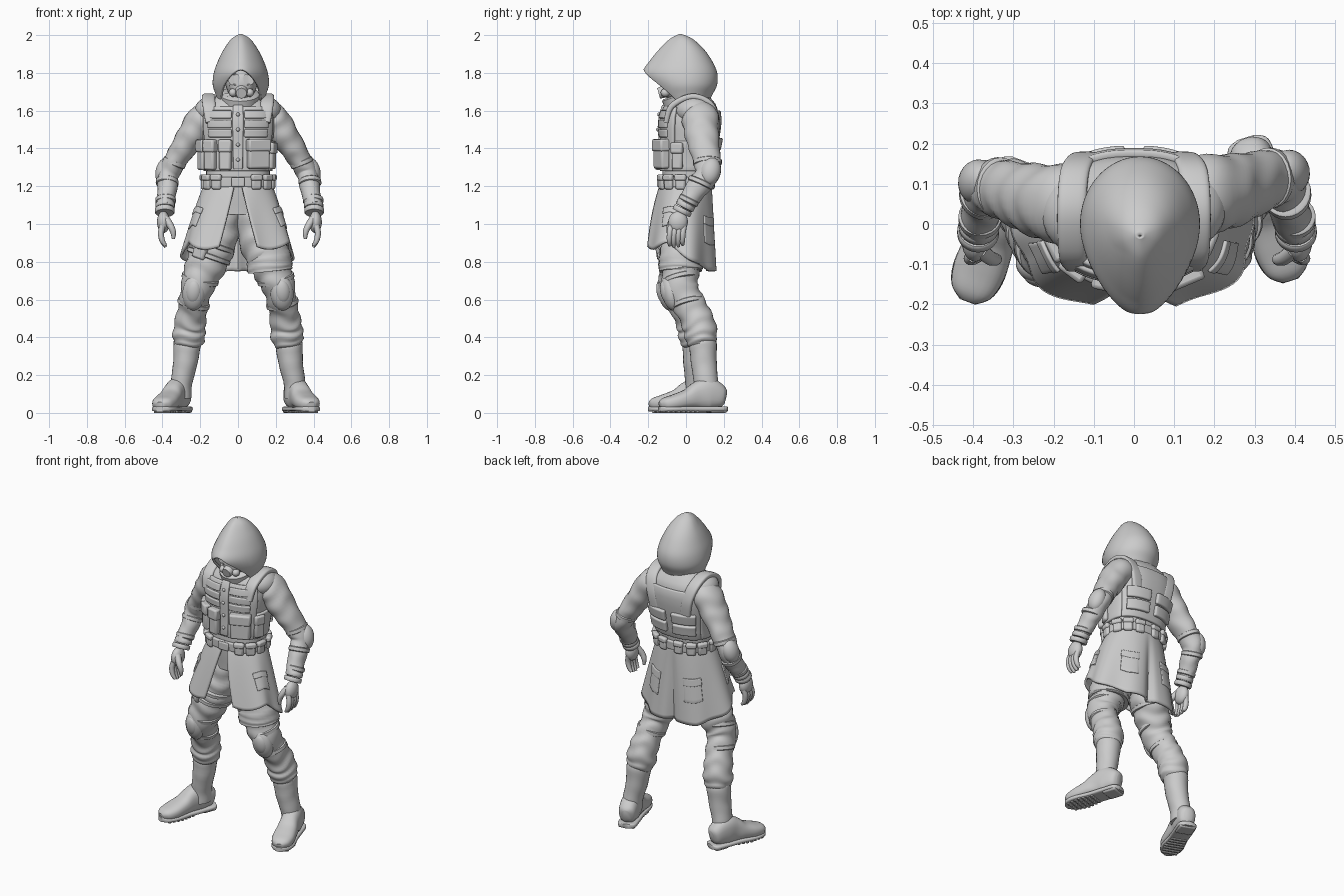
import bpy, bmesh, math
from math import sin, cos, pi, radians
from mathutils import Vector

cube = bpy.data.objects.get("Cube")
if cube:
    bpy.data.objects.remove(cube, do_unlink=True)

grey = bpy.data.materials.new("plain_grey")
grey.use_nodes = True
grey.diffuse_color = (0.6, 0.6, 0.6, 1)
grey.node_tree.nodes["Principled BSDF"].inputs["Base Color"].default_value = (0.6, 0.6, 0.6, 1)


def finish(name, bm, thick=0, bevel=0, sharp=45):
    bmesh.ops.recalc_face_normals(bm, faces=bm.faces)
    me = bpy.data.meshes.new(name)
    bm.to_mesh(me)
    bm.free()
    me.materials.append(grey)
    me.polygons.foreach_set("use_smooth", [True] * len(me.polygons))
    me.set_sharp_from_angle(angle=radians(sharp))
    ob = bpy.data.objects.new(name, me)
    bpy.context.collection.objects.link(ob)
    if thick:
        m = ob.modifiers.new("thickness", "SOLIDIFY")
        m.thickness, m.offset = thick, 0
    if bevel:
        m = ob.modifiers.new("bevel", "BEVEL")
        m.width, m.segments, m.limit_method = bevel, 2, "ANGLE"
    return ob


def spline(keys, p):
    """Smooth value between the tuples in keys at position p."""
    n = len(keys) - 1
    p = min(max(p, 0), n)
    i = min(int(p), n - 1)
    f = p - i
    k = [keys[min(max(i + j, 0), n)] for j in (-1, 0, 1, 2)]
    return [b + .5 * f * (c - a + f * (2*a - 5*b + 4*c - d + f * (3*(b - c) + d - a)))
            for a, b, c, d in zip(*k)]


def grid(name, fn, nu, nv, closed=False, cap=False, **kw):
    """Sheet through fn(u, v), with u and v from 0 to 1; u may wrap round."""
    bm = bmesh.new()
    cols = nu if closed else nu + 1
    rows = [[bm.verts.new(fn(i / nu, j / nv)) for i in range(cols)] for j in range(nv + 1)]
    for a, b in zip(rows, rows[1:]):
        for i in range(nu):
            k = (i + 1) % cols
            bm.faces.new((a[i], a[k], b[k], b[i]))
    if cap:
        bm.faces.new(rows[0])
        bm.faces.new(rows[-1])
    return finish(name, bm, **kw)


def tube(name, keys, ref=(0, 1, 0), sides=24, steps=5, wrinkle=0, power=1.0, **kw):
    """Limb through keys of (x, y, z, width radius, depth radius)."""
    n = len(keys) - 1
    ref = Vector(ref)

    def fn(u, v):
        p = v * n
        x, y, z, rx, ry = spline(keys, p)
        t = Vector(spline(keys, p + .1)[:3]) - Vector(spline(keys, p - .1)[:3])
        side = t.cross(ref).normalized()
        deep = side.cross(t).normalized()
        a = 2 * pi * u
        f = 1 + wrinkle * sin(7 * p + 1.6 * sin(a + p) + cos(3 * a))
        sq = lambda c: math.copysign(abs(c) ** power, c)
        return Vector((x, y, z)) + side * rx * f * sq(cos(a)) + deep * ry * f * sq(sin(a))
    return grid(name, fn, sides, n * steps, closed=True, cap=True, **kw)


def strap(name, c, d, rx, ry, h=.014):
    """Short padded ring round a limb at c with axis d."""
    c, d = Vector(c), Vector(d).normalized()
    keys = [(*(c + d * h * k), rx * s, ry * s) for k, s in ((-1, .92), (-.7, 1), (.7, 1), (1, .92))]
    return tube(name, keys, steps=1)


def ball(name, c, r, rot=(0, 0, 0)):
    bm = bmesh.new()
    bmesh.ops.create_uvsphere(bm, u_segments=24, v_segments=14, radius=1)
    bmesh.ops.scale(bm, vec=r, verts=bm.verts)
    ob = finish(name, bm)
    ob.location, ob.rotation_euler = c, rot
    return ob


def box(name, c, size, rot=(0, 0, 0), bevel=.01):
    bm = bmesh.new()
    bmesh.ops.create_cube(bm, size=1)
    bmesh.ops.scale(bm, vec=size, verts=bm.verts)
    ob = finish(name, bm, bevel=bevel)
    ob.location, ob.rotation_euler = c, rot
    return ob


# Torso: height, middle y, half width, half depth
TORSO = [(1.05, 0, .15, .11), (1.15, 0, .165, .12), (1.25, 0, .168, .125), (1.35, .01, .172, .13),
         (1.45, .02, .186, .14), (1.55, .025, .195, .148), (1.63, .03, .175, .13), (1.69, .03, .10, .085)]


def body(a, z, off=0):
    """Point on the torso at angle a from the front, and its outward direction."""
    p = next((i + (z - k[0]) / (m[0] - k[0]) for i, (k, m) in enumerate(zip(TORSO, TORSO[1:])) if z <= m[0]), 7)
    _, cy, rx, ry = spline(TORSO, p)
    sq = lambda c: math.copysign(abs(c) ** .8, c)
    n = Vector((sin(a) / rx, -cos(a) / ry, 0)).normalized()
    return Vector((rx * sq(sin(a)), cy - ry * sq(cos(a)), z)) + n * off, n


def patch(name, a0, a1, z0, z1, off=.008, thick=.02):
    a0, a1 = radians(a0), radians(a1)
    return grid(name, lambda u, v: body(a0 + (a1 - a0) * u, z0 + (z1 - z0) * v, off)[0],
                max(4, int(abs(a1 - a0) * 10)), 6, thick=thick, bevel=.006)


def pouch(name, a, z, w, d, h, off=0):
    """Flapped pouch standing on the torso."""
    c, n = body(radians(a), z, d / 2 + off)
    rot = (0, 0, math.atan2(n.x, -n.y))
    box(name, c, (w, d, h), rot, .012)
    box(name + "_flap", c + n * .004 + Vector((0, 0, h * .3)), (w + .008, d + .006, h * .42), rot, .01)


grid("coat_body", lambda u, v: body(2 * pi * u, 1.05 + .64 * v)[0], 40, 24, closed=True, cap=True)

# Vest: panels, chest rolls, straps and pouches
patch("vest_front", -62, 62, 1.28, 1.62, .006)
patch("vest_back", 118, 242, 1.28, 1.6, .006)
for s in (-1, 1):
    patch("vest_side", s * 62, s * 118, 1.28, 1.44, .005)
    for z in (1.48, 1.53, 1.58):
        patch("chest_roll", s * 6, s * 46, z - .021, z + .021, .015, .02)
    for z in (1.35, 1.425):
        patch("back_pouch", s * 130, s * 176, z - .032, z + .032, .018, .035)
    tube("shoulder_strap", [(s*.14, -.105, 1.54, .014, .032), (s*.153, -.075, 1.625, .016, .034),
         (s*.155, .03, 1.675, .016, .036), (s*.148, .125, 1.64, .016, .036), (s*.125, .165, 1.55, .014, .034),
         (s*.105, .157, 1.44, .014, .034)], ref=(s, 0, 0), power=.6)
    ball("shoulder_muscle", (s * .14, .035 + s * .008, 1.6), (.09, .1, .075))
patch("zip_placket", -5, 5, 1.29, 1.63, .016)
for z in (1.34, 1.42, 1.5, 1.58):
    ball("vest_button", body(0, z, .027)[0], (.01, .008, .01))
for a in (-70, -45, -16):
    pouch("magazine_pouch", a, 1.365, .065, .045, .16)
pouch("utility_pouch", 29, 1.37, .12, .05, .155)
pouch("side_pouch", 72, 1.36, .06, .03, .14)

# Belt with pouches and buckle
patch("belt", 0, 360, 1.195, 1.25, .008)
box("buckle", body(0, 1.222, .022)[0], (.07, .015, .05), bevel=.006)
for a in range(28, 340, 27):
    pouch("belt_pouch", a, 1.222, .055, .026, .08, .003)


# Coat skirt: open at the front, longer at the back
def skirt(u, v):
    gap = radians(6 + 15 * v)
    a = gap + (2 * pi - 2 * gap) * u
    side = min(a, 2 * pi - a)
    drop = min(max((side - 1.15) / 1.4, 0), 1)
    hem = .885 - .135 * drop + .02 * cos(5 * a) * (1 - drop)
    z = 1.21 + (hem - 1.21) * v
    k = v ** .85
    r = 1 + .045 * v * sin(7 * a + 1)
    vent = -.035 * v * math.exp(-((a - pi) / .1) ** 2)
    return Vector(((.17 + .12 * k) * sin(a) * r, -.03 * k - (.13 + .055 * k) * cos(a) * r + vent, z))


def skirt_pocket(name, u0, v0, du, dv, out):
    def fn(u, v):
        p = skirt(u0 + du * u, v0 + dv * v)
        p.xy *= out
        return p
    grid(name, fn, 8, 6, thick=.014, bevel=.004)


grid("coat_skirt", skirt, 96, 20, thick=.014)
for u0 in (.12, .36, .56, .8):
    skirt_pocket("skirt_pocket", u0, .42, .08, .28, 1.03)
    skirt_pocket("pocket_flap", u0 - .003, .38, .086, .1, 1.045)

# Hood: height, front y, back y, half width
HOOD = [(2.0, -.032, -.028, .003), (1.975, -.08, .03, .045), (1.92, -.137, .09, .085), (1.86, -.186, .132, .115),
        (1.8, -.222, .158, .136), (1.74, -.19, .158, .142), (1.69, -.15, .135, .128), (1.65, -.115, .115, .115)]


def hood(u, v):
    a = 2 * pi * u
    f = min(min(a, 2 * pi - a) / 1.2, 1)
    z, yf, yb, w = spline(HOOD, v * (3.75 + 3.25 * f ** 2))
    c = max(cos(a), 0)
    y = -.03 + .03 * min(v * 4, 1)
    return Vector((.015 + w * sin(a) * (1 - .25 * c * c), y - (y - yf) * cos(a) if c else y - (yb - y) * cos(a), z))


grid("hood", hood, 64, 36, closed=True, thick=.014, sharp=60)
strap("hood_collar", (.008, .015, 1.66), (0, -.15, 1), .122, .118, .03)
strap("neck_scarf", (.01, -.015, 1.67), (0, -.35, 1), .105, .112, .025)

# Head and gas mask
ball("head", (.018, -.02, 1.77), (.088, .1, .12))
ball("mask_face", (.018, -.08, 1.74), (.065, .05, .08))
for s in (-1, 1):
    tube("goggle", [(.018 + s*.038, y, 1.765, r, r) for y, r in ((-.1, .032), (-.125, .032), (-.132, .027), (-.126, .021))],
         ref=(0, 0, 1), steps=1)
    ball("mask_filter", (.018 + s * .045, -.11, 1.695), (.022, .024, .022))
tube("mask_snout", [(.018, y, z, r, r) for y, z, r in ((-.1, 1.71, .036), (-.125, 1.698, .032), (-.145, 1.692, .028))],
     ref=(0, 0, 1), steps=2)

# Limbs, each side with its own stance
for s, side in ((1, "left_"), (-1, "right_")):
    out, dy = (.015, .014) if s > 0 else (0, -.01)
    tube(side + "sleeve", [(s*x, y, z, a, b) for x, y, z, a, b in (
        (.10, .05, 1.59, .07, .08), (.18, .06 + dy, 1.56, .083, .097), (.245, .07 + dy, 1.47, .076, .09),
        (.31, .09 + dy, 1.37, .063, .077), (.365, .1 + dy, 1.27, .056, .066), (.375 + out*.5, .05, 1.18, .052, .058),
        (.388 + out, -.01, 1.09, .044, .048))], wrinkle=.035, steps=8)
    ball(side + "elbow_pad", (s * .388, .115 + dy, 1.28), (.048, .055, .075), (-.2, -s * .25, 0))
    strap(side + "elbow_strap_upper", (s*.337, .1 + dy, 1.325), (s*.4, .05, -1), .062, .076)
    strap(side + "elbow_strap_lower", (s*(.375 + out*.4), .075, 1.22), (s*.1, -.45, -1), .06, .067)
    for k, r in ((0, .054), (.5, .051), (1, .052)):
        strap(side + "cuff_roll", (s*(.383 + out + .005*k), .015 - .035*k, 1.125 - .055*k), (0, -.5, -1), r, r)
    # Glove
    ball(side + "palm", (s * (.395 + out), -.042, 1.01), (.034, .052, .058), (-.15, 0, 0))
    for i in range(4):
        y = -.08 + .023 * i
        tip = .875 + .008 * abs(i - 1.3)
        tube(side + "finger", [(s*(x + out), y + bend, z, r, r) for x, bend, z, r in (
            (.4, 0, .99, .016), (.408, -.006, .95, .016), (.4, -.008, .91, .014), (.383, -.006, tip, .008))], sides=10)
    tube(side + "thumb", [(s*(x + out), y, z, r, r) for x, y, z, r in (
        (.383, -.065, 1.03, .02), (.357, -.085, .99, .018), (.343, -.088, .955, .015), (.342, -.086, .92, .008))], sides=10)

    # Trousers
    back = lambda z: 0 if s > 0 else -.055 * (1 - z)
    tube(side + "trouser", [(s*x, y + back(z), z, a, b) for x, y, z, a, b in (
        (.075, 0, 1.08, .09, .11), (.1, -.005, .95, .105, .115), (.145, -.02, .84, .11, .112),
        (.185, -.03, .75, .102, .1), (.22, -.025, .65, .084, .092), (.24, .03, .55, .078, .085),
        (.255, .07, .46, .084, .088), (.262, .08, .39, .085, .083), (.268, .085, .345, .06, .06))],
        wrinkle=.045, steps=8, sides=32)
    ball(side + "knee_pad", (s*.233, -.083 + back(.64), .635), (.062, .045, .095), (.2, -s*.12, s*.15))
    ball(side + "knee_cap", (s*.236, -.105 + back(.64), .64), (.042, .03, .065), (.2, -s*.12, s*.15))
    for z, x, y, r in ((.71, .2, -.03, .1), (.58, .235, .012, .087)):
        strap(side + "knee_strap", (s*x, y + back(z), z), (s*.25, .25, -1), r, r)

    # Boot shaft, foot, sole, heel and tread
    tube(side + "boot_shaft", [(s*x, y + back(z), z, a, b) for x, y, z, a, b in (
        (.268, .085, .37, .071, .071), (.27, .09, .355, .072, .073), (.28, .095, .26, .064, .068),
        (.299, .107, .16, .057, .064), (.302, .115, .08, .056, .066))], wrinkle=.012)
    heel = Vector((.281, .205, 0)) if s > 0 else Vector((-.286, .15, 0))
    toe = Vector((.388, -.135, 0)) if s > 0 else Vector((-.412, -.187, 0))

    def foot(name, keys, **kw):
        tube(side + name, [(*heel.lerp(toe, f)[:2], z, w, h) for f, z, w, h in keys], ref=(0, 0, 1), **kw)
    foot("boot_foot", [(.0, .08, .025, .04), (.06, .085, .05, .06), (.25, .1, .058, .085), (.42, .09, .056, .075),
         (.58, .073, .062, .052), (.78, .056, .066, .042), (.93, .046, .054, .034), (1, .038, .026, .02)], power=.8)
    foot("sole", [(-.03, .021, .022, .014), (.03, .021, .054, .014), (.25, .021, .058, .014), (.5, .021, .058, .014),
         (.78, .021, .067, .014), (.94, .021, .053, .014), (1.02, .021, .02, .014)], power=.5)
    turn = (0, 0, math.atan2(toe.y - heel.y, toe.x - heel.x) + pi / 2)
    box(side + "boot_heel", heel.lerp(toe, .13) + Vector((0, 0, .016)), (.1, .09, .032), turn, .01)
    for i in range(7):
        box(side + "tread", heel.lerp(toe, .46 + .075 * i) + Vector((0, 0, .012)),
            (.12 - .009 * abs(i - 3), .016, .024), turn, .003)
    for f, z in ((.36, .163), (.46, .14), (.56, .118)):
        ball(side + "lace", heel.lerp(toe, f) + Vector((0, 0, z)), (.036, .01, .01), turn)

# Thigh gear: rig on the right, gathered cloth on the left
for z, x in ((.89, -.135), (.83, -.155)):
    strap("thigh_strap", (x, -.03, z), (-.35, 0, -1), .12, .123)
box("thigh_pouch", (-.195, -.13, .87), (.075, .04, .11), (0, .3, -.5), .012)
tube("gathered_cloth", [(.15, -.02, .88, .105, .112), (.165, -.025, .82, .117, .117), (.168, -.028, .77, .121, .117),
     (.17, -.028, .75, .118, .112)], wrinkle=.02)
